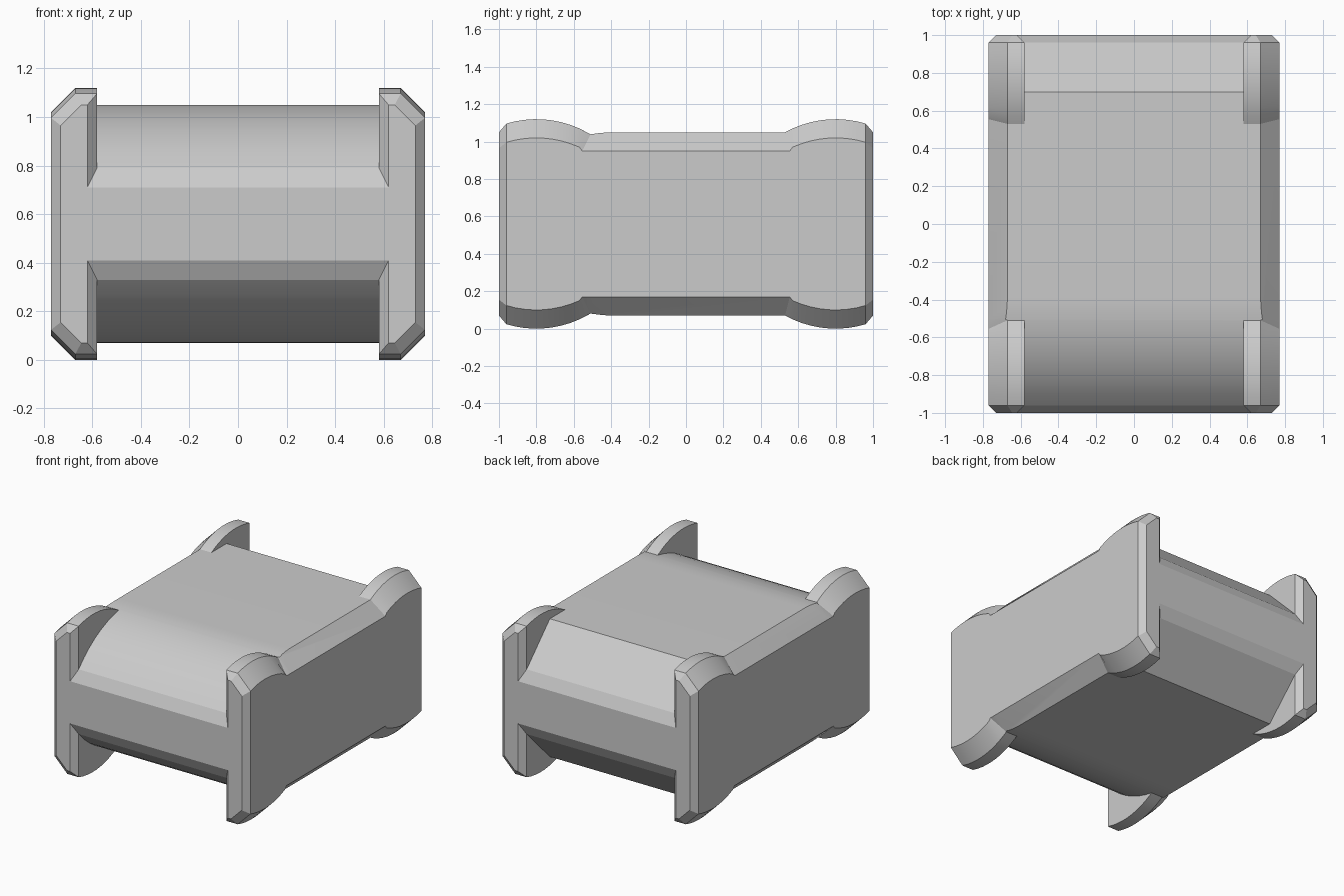
import bpy, bmesh, math

if "Cube" in bpy.data.objects:
    bpy.data.objects.remove(bpy.data.objects["Cube"])

MID = 0.56                      # everything mirrors about this height
R_NOSE, Y_NOSE = 0.777, -0.38   # rounded front slope
FLAT = 0.49                     # half height of the flat top


def nose(y):
    return FLAT - R_NOSE + math.sqrt(R_NOSE ** 2 - (y - Y_NOSE) ** 2)


def bump(y):
    return 0.005 + math.sqrt(0.555 ** 2 - (abs(y) - 0.8) ** 2)


def loft(name, rings):
    bm = bmesh.new()
    loops = [[bm.verts.new((x, y, z + MID)) for x, y, z in r] for r in rings]
    n = len(loops[0])
    for a, b in zip(loops, loops[1:]):
        for i in range(n):
            j = (i + 1) % n
            bm.faces.new((a[i], a[j], b[j], b[i]))
    bm.faces.new(loops[0])
    bm.faces.new(loops[-1])
    bmesh.ops.recalc_face_normals(bm, faces=bm.faces)
    me = bpy.data.meshes.new(name)
    bm.to_mesh(me)
    bm.free()
    ob = bpy.data.objects.new(name, me)
    bpy.context.collection.objects.link(ob)
    return ob


# central hull: side profile extruded across the width
nose_y = [-0.96, -0.9, -0.84, -0.77, -0.7, -0.63, -0.57, -0.51, -0.505, -0.47, -0.43, -0.38]
upper = [(-1, 0.15)] + [(y, nose(y)) for y in nose_y] + [(0.7, FLAT), (0.96, 0.23), (1, 0.15)]
profile = upper + [(y, -z) for y, z in reversed(upper)]
hull = loft("hull", [[(x, y, z) for y, z in profile] for x in (-0.64, 0.64)])


# side plates: chamfered cross-sections lofted along the length
def section(side, y, h, x_in=0.58, x_top=0.67, x_out=0.77, h_out=None, y_out=None):
    h_out = h - 0.1 if h_out is None else h_out
    y_out = y if y_out is None else y_out
    half = [(x_in, y, h), (x_top, y, h), (x_out, y_out, h_out)]
    ring = half + [(x, yy, -z) for x, yy, z in reversed(half)]
    return [(side * x, yy, z) for x, yy, z in ring]


def plate(side):
    bump_y = [0.96 - 0.39 * i / 8 for i in range(9)]
    end = (0.49, 0.62, 0.645, 0.73, 0.405)
    rings = [section(side, -1, *end)]
    rings += [section(side, -y, bump(y)) for y in bump_y]
    rings.append(section(side, -0.51, nose(-0.51), h_out=0.39, y_out=-0.555))
    for y in (-0.505, -0.47, -0.43, -0.38):
        rings.append(section(side, y, nose(y), x_top=0.67 + FLAT - nose(y), h_out=0.39))
    rings.append(section(side, 0.53, FLAT, h_out=0.39, y_out=0.555))
    rings += [section(side, y, bump(y)) for y in reversed(bump_y)]
    rings.append(section(side, 1, *end))
    return loft("side_plate", rings)


# join hull and plates into one solid
bpy.context.view_layer.objects.active = hull
for side in (-1, 1):
    p = plate(side)
    mod = hull.modifiers.new("join", 'BOOLEAN')
    mod.operation = 'UNION'
    mod.solver = 'EXACT'
    mod.object = p
    bpy.ops.object.modifier_apply(modifier=mod.name)
    bpy.data.objects.remove(p)

# merge coplanar faces and shade
bm = bmesh.new()
bm.from_mesh(hull.data)
bmesh.ops.remove_doubles(bm, verts=bm.verts, dist=0.0005)
bmesh.ops.dissolve_limit(bm, angle_limit=0.01, verts=bm.verts, edges=bm.edges)
bm.to_mesh(hull.data)
bm.free()
hull.select_set(True)
bpy.ops.object.shade_smooth_by_angle(angle=math.radians(12))
